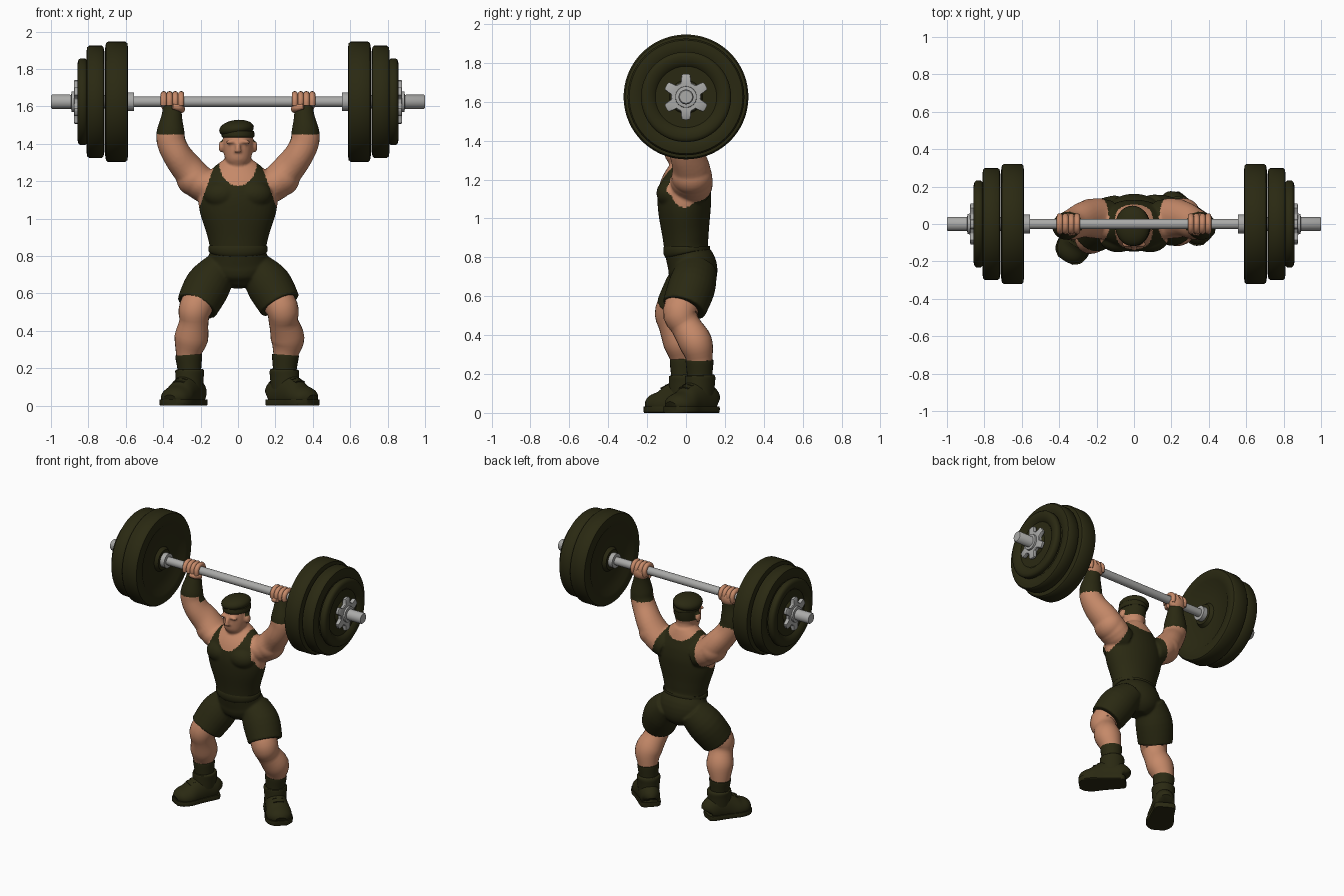
import bpy, bmesh, math
from mathutils import Vector, Matrix

if "Cube" in bpy.data.objects:
    bpy.data.objects.remove(bpy.data.objects["Cube"])

def material(name, rgb):
    m = bpy.data.materials.new(name)
    m.diffuse_color = (*rgb, 1)
    m.use_nodes = True
    m.node_tree.nodes["Principled BSDF"].inputs["Base Color"].default_value = m.diffuse_color
    return m

SKIN = material("skin", (0.56, 0.25, 0.14))
DARK = material("dark olive", (0.023, 0.022, 0.006))
STEEL = material("steel grey", (0.40, 0.40, 0.39))

def finish(name, bm, mats, angle=40):
    bmesh.ops.recalc_face_normals(bm, faces=bm.faces[:])
    me = bpy.data.meshes.new(name)
    bm.to_mesh(me)
    bm.free()
    ob = bpy.data.objects.new(name, me)
    bpy.context.collection.objects.link(ob)
    for m in mats:
        me.materials.append(m)
    smooth(ob, angle)
    return ob

def smooth(ob, angle):
    bpy.ops.object.select_all(action='DESELECT')
    ob.select_set(True)
    bpy.context.view_layer.objects.active = ob
    bpy.ops.object.shade_smooth_by_angle(angle=math.radians(angle))

def spline(rows, steps):
    """Catmull-Rom through rows of (x, y, z, r1, r2)."""
    out, n = [], len(rows)
    for i in range(n - 1):
        p = [rows[max(0, min(n - 1, i + k))] for k in (-1, 0, 1, 2)]
        for s in range(steps):
            t = s / steps
            out.append([0.5 * (2 * b + (c - a) * t + (2 * a - 5 * b + 4 * c - d) * t * t
                        + (3 * b - a - 3 * c + d) * t ** 3) for a, b, c, d in zip(*p)])
    return out + [list(rows[-1])]

def loft(bm, rows, n=24, steps=4, clamp=None, mtx=Matrix()):
    """Closed tube of elliptical rings along a path."""
    pts, rings = spline(rows, steps), []
    for i, p in enumerate(pts):
        q0, q1 = pts[max(0, i - 1)], pts[min(len(pts) - 1, i + 1)]
        t = (Vector(q1[:3]) - Vector(q0[:3])).normalized()
        a = (Vector((1, 0, 0)) - t * t.x).normalized()
        b = t.cross(a)
        ring = []
        for k in range(n):
            w = 2 * math.pi * k / n
            v = Vector(p[:3]) + a * p[3] * math.cos(w) + b * p[4] * math.sin(w)
            if clamp:
                v.z = max(clamp[0], min(clamp[1], v.z))
            ring.append(bm.verts.new(mtx @ v))
        rings.append(ring)
    for r, s in zip(rings, rings[1:]):
        for k in range(n):
            bm.faces.new((r[k], r[(k + 1) % n], s[(k + 1) % n], s[k]))
    bm.faces.new(rings[0])
    bm.faces.new(rings[-1])

def blob(bm, c, r, tilt=0):
    m = Matrix.Translation(c) @ Matrix.Rotation(tilt, 4, 'Y') @ Matrix.Diagonal((*r, 1))
    bmesh.ops.create_uvsphere(bm, u_segments=28, v_segments=16, radius=1, matrix=m)

BAR_Z = 1.625
def lathe(bm, profile, n=56, lobes=None):
    """Revolve (x, r) pairs about the bar axis."""
    rings = []
    for x, r in profile:
        ring = []
        for k in range(n):
            w = 2 * math.pi * k / n
            rr = r if not lobes or r < 0.05 else r * lobes(w)
            ring.append(bm.verts.new((x, rr * math.sin(w), BAR_Z + rr * math.cos(w))))
        rings.append(ring)
    for r, s in zip(rings, rings[1:]):
        for k in range(n):
            bm.faces.new((r[k], r[(k + 1) % n], s[(k + 1) % n], s[k]))
    bm.faces.new(rings[0])
    bm.faces.new(rings[-1])

# per-side offsets for the asymmetrical stance: side, hem, knee, calf, ankle, toe-out
LEGS = [(1, (.225, -.01, .54), (.235, -.03, .52), (.265, .05, .36), (.25, .07), 45),
        (-1, (-.22, -.045, .53), (-.228, -.07, .52), (-.25, -.03, .36), (-.26, -.012), 30)]

# body: torso, shorts, arms, neck and head fused into one surface
bm = bmesh.new()
loft(bm, [(0, .03, .635, .05, .07), (0, .035, .68, .14, .115), (0, .033, .75, .168, .127),
          (0, .004, .83, .150, .113), (0, -.003, .92, .168, .120), (0, -.008, 1.03, .203, .134),
          (0, -.008, 1.12, .212, .138), (0, 0, 1.20, .195, .122), (0, .01, 1.27, .135, .090),
          (0, .015, 1.32, .07, .065)], 40)
for s in (1, -1):
    blob(bm, (s * .085, -.075, 1.13), (.10, .077, .075))                    # chest muscle
    blob(bm, (s * .235, .03, 1.215), (.095, .105, .095), s * .5)             # shoulder muscle
    loft(bm, [(s * .13, .02, 1.16, .09, .11), (s * .20, .03, 1.19, .092, .108),
              (s * .268, .025, 1.265, .085, .096), (s * .325, 0, 1.34, .078, .085),
              (s * .357, -.01, 1.41, .077, .075), (s * .360, -.01, 1.47, .074, .071),
              (s * .354, 0, 1.55, .055, .052), (s * .35, .012, 1.61, .05, .04)])
    blob(bm, (s * .09, -.015, 1.385), (.014, .024, .032))                    # ear
    blob(bm, (s * .034, -.108, 1.412), (.034, .017, .011), s * .15)          # brow
for s, hem, *_ in LEGS:
    d = Vector(hem) - Vector((s * .09, .05, .74))
    m = Vector((s * .09, .05, .74)) + d * .5 + Vector((s * .005, .01, .01))
    loft(bm, [(s * .085, .055, .745, .09, .105), (*m, .122, .122), (*hem, .113, .115)], 28)
loft(bm, [(0, .025, 1.24, .085, .075), (0, .005, 1.30, .068, .068), (0, 0, 1.37, .064, .066)])
loft(bm, [(0, -.062, 1.272, .03, .03), (0, -.05, 1.30, .060, .066), (0, -.028, 1.36, .078, .092),
          (0, -.014, 1.43, .081, .098), (0, -.012, 1.48, .072, .09), (0, -.012, 1.51, .03, .04)])
loft(bm, [(0, -.112, 1.41, .011, .012), (0, -.125, 1.38, .014, .018), (0, -.125, 1.355, .02, .018)])
raw = finish("body source", bm, [SKIN, DARK])
mod = raw.modifiers.new("fuse", 'REMESH')
mod.mode, mod.voxel_size = 'VOXEL', 0.0075
mod = raw.modifiers.new("soften", 'SMOOTH')
mod.factor, mod.iterations = 0.5, 5
me = bpy.data.meshes.new_from_object(raw.evaluated_get(bpy.context.evaluated_depsgraph_get()))
bpy.data.objects.remove(raw)

def is_cloth(c):
    x, y, z = abs(c.x), c.y, c.z
    if z > 1.37:                                       # hair under the beret
        return z > 1.45 or (y > .0 and x < .084) or (y > -.035 and x > .07 and z > 1.41)
    if z > 1.31:
        return False
    if z > 1.04 and x > .125 + (1.29 - z) * .35:       # armholes
        return False
    depth = .125 if y < .01 else .06                   # neckline
    return (x / .10) ** 2 + ((z - 1.30) / depth) ** 2 > 1

me.materials.clear()
me.materials.append(SKIN)
me.materials.append(DARK)
for p in me.polygons:
    p.material_index = int(is_cloth(p.center))
body = bpy.data.objects.new("body_with_singlet", me)
bpy.context.collection.objects.link(body)
smooth(body, 50)

# waistband
bm = bmesh.new()
loft(bm, [(0, .006, .822, .150, .112), (0, .005, .828, .158, .120), (0, .003, .85, .158, .120),
          (0, .003, .856, .150, .112)], 48, 3)
finish("waistband", bm, [DARK])

# beret, tipped to one side
bm = bmesh.new()
blob(bm, (-.008, -.01, 1.48), (.093, .108, .048), -.12)
loft(bm, [(0, -.013, 1.435, .084, .100), (0, -.013, 1.445, .088, .105), (0, -.013, 1.47, .086, .10)], 32)
finish("beret", bm, [DARK])

for s, hem, knee, calf, (ax, ay), turn in LEGS:
    side = "right" if s > 0 else "left"
    # bare leg
    bm = bmesh.new()
    loft(bm, [(s * .17, knee[1] + .05, .63, .09, .09), (*knee, .088, .09),
              (knee[0] + s * .008, (knee[1] + calf[1]) / 2 - .012, .45, .078, .078), (*calf, .09, .086),
              (ax + s * .005, ay, .27, .066, .066), (ax, ay, .18, .055, .055)])
    finish(side + "_leg", bm, [SKIN])
    # sock
    bm = bmesh.new()
    loft(bm, [(ax, ay, .12, .062, .064), (ax, ay, .19, .063, .065), (ax + s * .003, ay, .255, .071, .071),
              (ax + s * .004, ay, .272, .071, .071)])
    finish(side + "_sock", bm, [DARK])
    # shoe with collar, laces and sole
    m = Matrix.Translation((ax, ay, 0)) @ Matrix.Rotation(s * math.radians(turn), 4, 'Z')
    bm = bmesh.new()
    foot = [(0, .09, .05, .035, .04), (0, .075, .06, .062, .075), (0, 0, .07, .07, .105),
            (0, -.06, .06, .076, .095), (0, -.12, .045, .085, .072), (0, -.175, .04, .074, .055),
            (0, -.205, .03, .04, .03)]
    loft(bm, foot, 28, 4, (.01, 1), m)
    loft(bm, [(0, .0, .09, .07, .08), (0, .002, .15, .074, .080), (0, .004, .185, .077, .08),
              (0, .004, .195, .07, .072)], 28, 4, None, m)
    for k in range(3):
        y, z = -.058 - .026 * k, .158 - .013 * k
        loft(bm, [(0, y + .008, z, .036, .008), (0, y - .008, z - .006, .036, .008)], 12, 1, None, m)
    finish(side + "_shoe", bm, [DARK])
    bm = bmesh.new()
    loft(bm, [(0, y * 1.04, .02, w * 1.08, .07) for _, y, _, w, _ in foot], 28, 4, (0, .034), m)
    finish(side + "_sole", bm, [DARK])

# fists wrapped round the bar
for s in (1, -1):
    bm = bmesh.new()
    blob(bm, (s * .35, .018, 1.607), (.06, .04, .052))
    for k in range(4):
        x = s * (.304 + .031 * k)
        arc = [math.radians(a) for a in (-40, 10, 60, 110, 160, 205)]
        loft(bm, [(x, .042 * math.cos(a), BAR_Z + .042 * math.sin(a), .0165, .016) for a in arc], 12, 2)
    loft(bm, [(s * .30, .0, 1.585, .018, .02), (s * .315, -.038, 1.593, .018, .018),
              (s * .35, -.05, 1.60, .014, .015)], 12)
    finish(("right" if s > 0 else "left") + "_fist", bm, [SKIN])

# barbell: bar, three plates a side, star-shaped lock nuts
bm = bmesh.new()
lathe(bm, [(-.60, .028), (.60, .028)], 32)
for s in (1, -1):
    lathe(bm, [(s * .58, .036), (s * .994, .038), (s, .033)], 32)
    lathe(bm, [(s * .555, .045), (s * .555, .05), (s * .61, .05), (s * .61, .045)], 32)
finish("bar", bm, [STEEL])

def plate(name, x0, x1, r, s):
    d, e = .022, .014
    face = [(0, .03), (0, .07), (d, .085), (d, r * .68), (.004, r * .76), (0, r * .9), (.004, r - .008), (e, r)]
    prof = [(s * (x0 + a), b) for a, b in face] + [(s * (x1 - a), b) for a, b in reversed(face)]
    bm = bmesh.new()
    lathe(bm, prof, 72)
    finish(name, bm, [DARK])

for s in (1, -1):
    side = "right" if s > 0 else "left"
    plate(side + "_large_plate", .588, .71, .321, s)
    plate(side + "_medium_plate", .715, .81, .30, s)
    plate(side + "_small_plate", .805, .857, .232, s)
    bm = bmesh.new()
    star = lambda w: 1 + .2 * max(-1, min(1, 2.2 * math.cos(6 * w)))
    lathe(bm, [(s * .852, .03), (s * .852, .092), (s * .857, .098), (s * .873, .098), (s * .878, .092),
               (s * .878, .056)], 96, star)
    lathe(bm, [(s * .87, .056), (s * .89, .054), (s * .893, .03)], 32)
    finish(side + "_lock_nut", bm, [STEEL])
